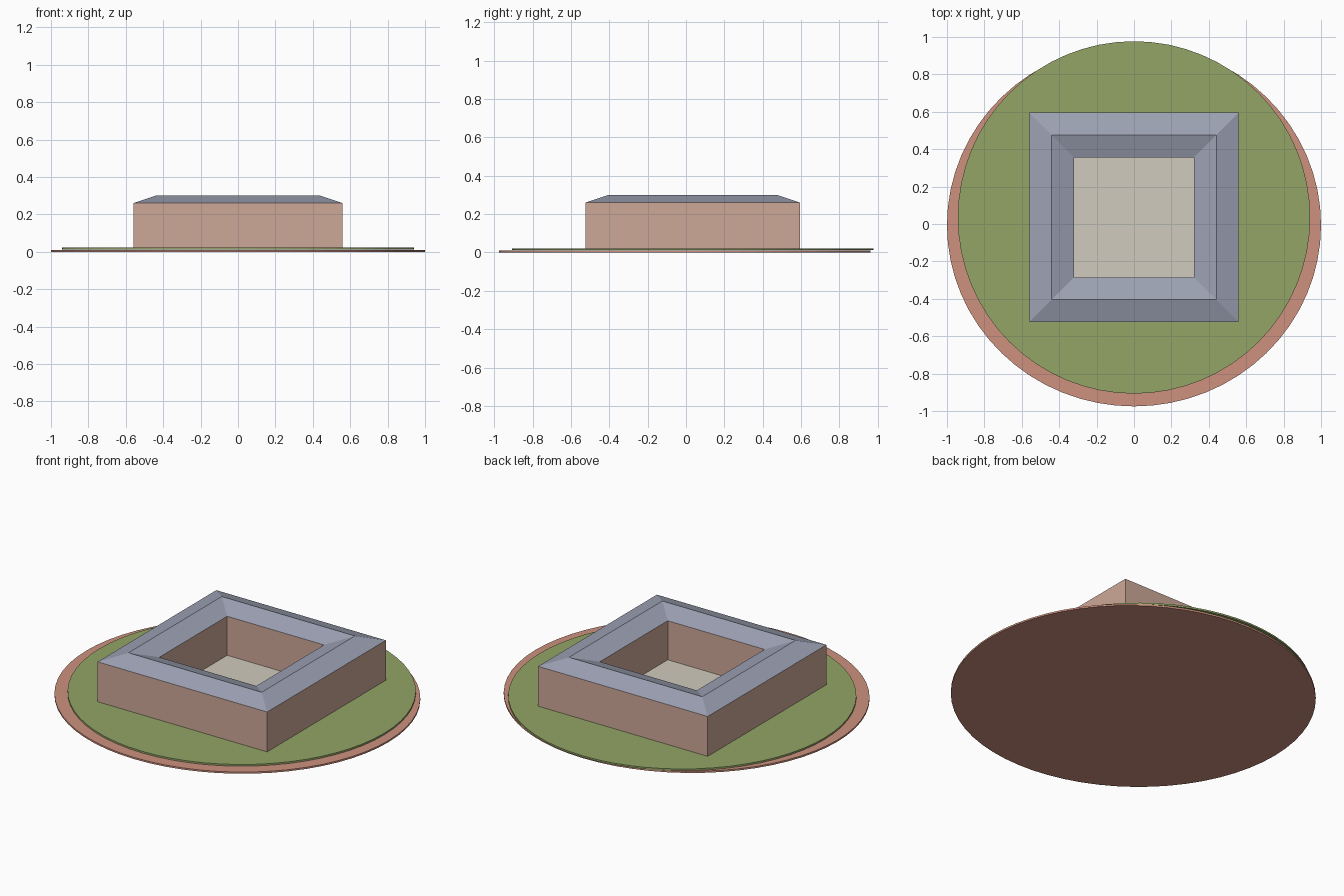
import bpy, bmesh, math

if "Cube" in bpy.data.objects:
    bpy.data.objects.remove(bpy.data.objects["Cube"])

CY = 0.035          # courtyard building centre in y
OUT, RIDGE, INN = 0.56, 0.44, 0.32
GROUND, EAVE, TOP = 0.022, 0.26, 0.30


def material(name, rgb):
    def lin(c):
        c /= 255
        return c / 12.92 if c <= 0.04045 else ((c + 0.055) / 1.055) ** 2.4
    m = bpy.data.materials.new(name)
    m.diffuse_color = (*[lin(c) for c in rgb], 1)
    m.use_nodes = True
    m.node_tree.nodes["Principled BSDF"].inputs["Base Color"].default_value = m.diffuse_color
    return m


clay = material("terracotta", (205, 145, 126))
grass = material("grass green", (147, 165, 103))
plaster = material("pink plaster", (206, 169, 152))
slate = material("blue grey slate", (157, 162, 180))
paving = material("beige paving", (208, 203, 189))


def finish(bm, name, mat):
    bmesh.ops.recalc_face_normals(bm, faces=bm.faces)
    me = bpy.data.meshes.new(name)
    bm.to_mesh(me)
    bm.free()
    me.materials.append(mat)
    ob = bpy.data.objects.new(name, me)
    bpy.context.collection.objects.link(ob)
    return ob


def disc(name, rx, ry, y, z0, z1, mat, sides=64):
    """Thin elliptical slab."""
    bm = bmesh.new()
    pts = [(rx * math.cos(i * math.tau / sides), y + ry * math.sin(i * math.tau / sides))
           for i in range(sides)]
    low = bm.faces.new([bm.verts.new((px, py, z0)) for px, py in pts])
    new = bmesh.ops.extrude_face_region(bm, geom=[low], use_keep_orig=True)["geom"]
    bmesh.ops.translate(bm, vec=(0, 0, z1 - z0),
                        verts=[v for v in new if isinstance(v, bmesh.types.BMVert)])
    return finish(bm, name, mat)


def square_ring(name, profile, mat):
    """Sweep a closed (half width, height) profile around a square."""
    bm = bmesh.new()
    corners = [(-1, -1), (1, -1), (1, 1), (-1, 1)]
    rings = [[bm.verts.new((sx * r, CY + sy * r, z)) for r, z in profile] for sx, sy in corners]
    n = len(profile)
    for c in range(4):
        a, b = rings[c], rings[(c + 1) % 4]
        for i in range(n):
            j = (i + 1) % n
            bm.faces.new((a[i], b[i], b[j], a[j]))
    return finish(bm, name, mat)


# Ground layers
disc("base_disc", 1.0, 0.969, -0.006, 0.0, 0.01, clay)
disc("lawn_disc", 0.942, 0.942, CY, 0.012, GROUND, grass)

# Courtyard building: walls and double-pitched ring roof
square_ring("courtyard_walls", [(OUT, GROUND), (OUT, EAVE), (INN, EAVE), (INN, GROUND)], plaster)
square_ring("ring_roof", [(OUT, EAVE), (RIDGE, TOP), (INN, EAVE)], slate)

# Paved courtyard floor
bm = bmesh.new()
bmesh.ops.create_cube(bm, size=1)
bmesh.ops.scale(bm, vec=(2 * INN, 2 * INN, 0.005), verts=bm.verts)
bmesh.ops.translate(bm, vec=(0, CY, GROUND + 0.0025), verts=bm.verts)
finish(bm, "courtyard_floor", paving)
